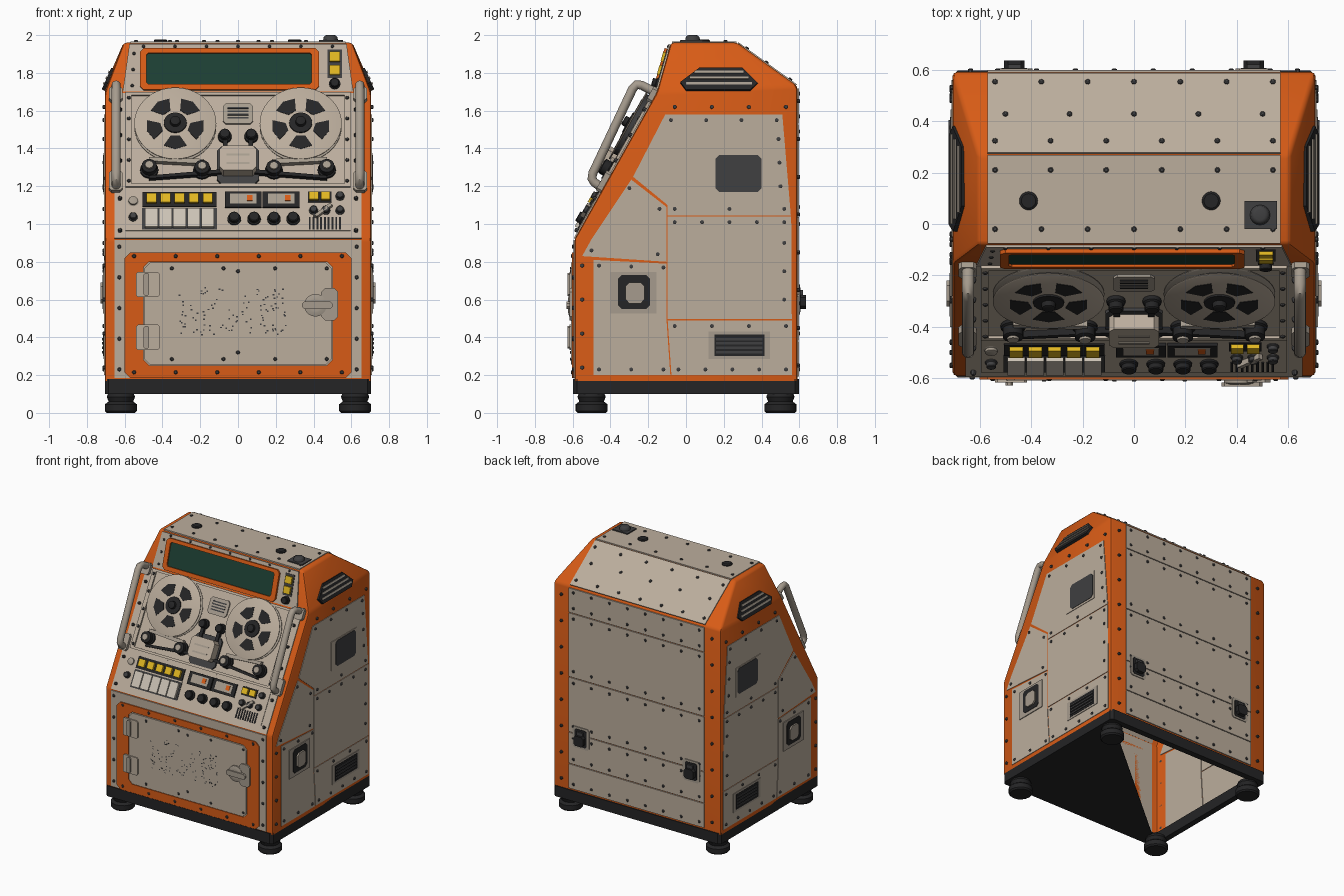
import bpy, bmesh, math, random
from mathutils import Vector as V

if "Cube" in bpy.data.objects:
    bpy.data.objects.remove(bpy.data.objects["Cube"])

random.seed(4)
COL = {"cream": (.50, .42, .335), "orange": (.68, .105, .008), "black": (.018, .018, .019),
       "dark_grey": (.05, .05, .052), "green_glass": (.012, .05, .034), "yellow": (.75, .47, .015),
       "light_key": (.60, .54, .46), "metal": (.38, .33, .27)}
MAT = {}
for k, c in COL.items():
    MAT[k] = bpy.data.materials.new(k)
    MAT[k].diffuse_color = (*c, 1)


class Plane:
    """Work plane: a runs along u, b is the real coordinate on the axis 'key', h is height off the plane."""
    def __init__(s, o, u, v, key=2):
        s.o, s.u, s.v, s.key = V(o), V(u), V(v).normalized(), key
        s.n = s.u.cross(s.v)

    def at(s, a, b, h=0, da=0, db=0):
        return s.o + s.u * (a + da) + s.v * ((b - s.o[s.key]) / s.v[s.key] + db) + s.n * h


FRONT = Plane((0, -.59, 0), (1, 0, 0), (0, 0, 1))
SLOPE = Plane((0, -.59, .92), (1, 0, 0), (0, .435, .775))
SCREEN = Plane((0, -.155, 1.695), (1, 0, 0), (0, .075, .265))
TOP = Plane((0, 0, 1.96), (1, 0, 0), (0, 1, 0), 1)
BACKSLOPE = Plane((0, .59, 1.73), (-1, 0, 0), (0, -.32, .23))
BACK = Plane((0, .59, 0), (-1, 0, 0), (0, 0, 1))
SIDE = Plane((.705, 0, 0), (0, 1, 0), (0, 0, 1))
CHAMFER = Plane((.705, 0, 1.735), (0, 1, 0), (-.099, 0, .225))
BASE = Plane((0, 0, 0), (1, 0, 0), (0, 1, 0), 1)


def make(name, bm, mat, mirror=False, fix=True):
    if mirror:
        d = bmesh.ops.duplicate(bm, geom=bm.verts[:] + bm.edges[:] + bm.faces[:])
        for e in d["geom"]:
            if isinstance(e, bmesh.types.BMVert):
                e.co.x *= -1
    if fix:
        bmesh.ops.recalc_face_normals(bm, faces=bm.faces)
    for f in bm.faces:
        f.smooth = True
    for e in bm.edges:
        e.smooth = e.calc_face_angle(0) < .6
    me = bpy.data.meshes.new(name)
    bm.to_mesh(me)
    bm.free()
    me.materials.append(MAT[mat])
    ob = bpy.data.objects.new(name, me)
    bpy.context.collection.objects.link(ob)
    return ob


def rect(a0, a1, b0, b1, c=0):
    if not c:
        return [(a0, b0), (a1, b0), (a1, b1), (a0, b1)]
    return [(a0 + c, b0), (a1 - c, b0), (a1, b0 + c), (a1, b1 - c), (a1 - c, b1), (a0 + c, b1), (a0, b1 - c), (a0, b0 + c)]


def prism(name, P, shapes, h0, h1, mat, mirror=False, hole=None, bevel=0):
    """Extrude one polygon or a list of polygons; 'hole' makes an open frame."""
    bm = bmesh.new()
    if not isinstance(shapes[0], list):
        shapes = [shapes]
    for pts in shapes:
        n = len(pts)
        ring = lambda q, h: [bm.verts.new(P.at(a, b, h)) for a, b in q]
        lo, hi = ring(pts, h0), ring(pts, h1)
        loops = [lo, hi]
        if hole:
            loops = [lo, hi, ring(hole, h1), ring(hole, h0), lo]
        else:
            bm.faces.new(lo)
            bm.faces.new(hi)
        for A, B in zip(loops, loops[1:]):
            for i in range(n):
                bm.faces.new((A[i], A[(i + 1) % n], B[(i + 1) % n], B[i]))
    if bevel:
        top = [e for e in bm.edges if e.calc_face_angle(0) > .5]
        bmesh.ops.bevel(bm, geom=top, offset=bevel, segments=2, affect='EDGES', profile=.5)
    return make(name, bm, mat, mirror)


def lathe(name, P, centres, prof, mat, n=20, mirror=False):
    """Revolve (radius, height) points round the plane normal at each centre."""
    bm = bmesh.new()
    for a, b in centres:
        rings = []
        for r, h in prof:
            rings.append([bm.verts.new(P.at(a, b, h, r * math.cos(t), r * math.sin(t)))
                          for t in [2 * math.pi * i / n for i in range(n)]])
        bm.faces.new(rings[0])
        bm.faces.new(rings[-1])
        for A, B in zip(rings, rings[1:]):
            for i in range(n):
                bm.faces.new((A[i], A[(i + 1) % n], B[(i + 1) % n], B[i]))
    return make(name, bm, mat, mirror)


def knob(r, h, t=.8):
    return [(r, 0), (r, h * .4), (r * t, h * .5), (r * t, h * .92), (r * t * .85, h)]


# hollow cabinet shell, open underneath, chamfered at the top sides
prof = [(-.59, .17, .705), (-.59, .92, .705), (-.155, 1.695, .705), (-.08, 1.96, .606),
        (.27, 1.96, .606), (.59, 1.73, .705), (.59, .17, .705)]
bm = bmesh.new()
L, R = [[bm.verts.new((s * w, y, z)) for y, z, w in prof] for s in (-1, 1)]
for i in range(6):
    bm.faces.new((L[i], L[i + 1], R[i + 1], R[i]))
for S in (L, R):
    bm.faces.new([S[i] for i in (0, 1, 2, 5, 6)])
    bm.faces.new(S[2:6])
bmesh.ops.recalc_face_normals(bm, faces=bm.faces)
bmesh.ops.bevel(bm, geom=[e for e in bm.edges if not e.is_boundary], offset=.016, segments=2, affect='EDGES', profile=.5)
make("cabinet_frame", bm, "orange")

# black base ring, half floor and feet
prism("base_ring", BASE, rect(-.705, .705, -.597, .597, .02), .1, .18, "black", hole=rect(-.66, .66, -.55, .55, .02))
prism("floor_plate", BASE, [(.69, -.58), (.69, .58), (-.69, -.58)], .1, .105, "black")
lathe("feet", BASE, [(x, y) for x in (-.62, .62) for y in (-.5, .5)],
      [(.065, .11), (.075, .085), (.065, .06), (.085, .045), (.085, .01), (.075, 0)], "black", 16)

# cream skins on front, top and back
prism("front_skin", FRONT, rect(-.655, .655, .185, .915), -.005, .006, "cream")
prism("slope_skin", SLOPE, rect(-.655, .655, .922, 1.69), -.005, .006, "cream")
prism("screen_skin", SCREEN, [(-.61, 1.7), (.61, 1.7), (.575, 1.95), (-.575, 1.95)], -.005, .008, "cream")
prism("top_skin", TOP, rect(-.57, .57, -.075, .268), -.005, .006, "cream")
prism("back_slope_skin", BACKSLOPE, rect(-.57, .57, 1.735, 1.957), -.005, .006, "cream")
cuts = [.19, .38, .62, 1.04, 1.53, 1.72]
prism("back_panels", BACK, [rect(-.57, .57, p + .003, q - .003) for p, q in zip(cuts, cuts[1:])], -.005, .008, "cream")

# side panels with seams
prism("side_panels", SIDE, [
    [(-.49, .2), (-.083, .2), (-.103, .49), (-.103, .79), (-.49, .81)],
    [(-.55, .83), (-.103, .8), (-.103, 1.09), (-.29, 1.235), (-.5, .92)],
    [(-.28, 1.25), (-.097, 1.1), (-.097, 1.046), (.555, 1.046), (.51, 1.58), (-.11, 1.58)],
    [(-.097, .496), (.56, .496), (.557, 1.04), (-.097, 1.04)],
    [(-.077, .2), (.56, .2), (.56, .49), (-.097, .49)]], -.005, .004, "cream", True)

# side window, socket and vent
prism("side_window_rim", SIDE, rect(.11, .415, 1.155, 1.375), 0, .008, "cream", True)
prism("side_window", SIDE, rect(.155, .4, 1.17, 1.365, .02), 0, .011, "dark_grey", True)
prism("socket_plate", SIDE, rect(-.4, -.155, .525, .745), 0, .01, "metal", True, bevel=.003)
prism("socket_well", SIDE, rect(-.36, -.19, .55, .73, .02), 0, .013, "black", True)
prism("socket_plug", SIDE, rect(-.32, -.22, .58, .69, .02), 0, .024, "metal", True, bevel=.005)
prism("side_vent_rim", SIDE, rect(.12, .445, .285, .43), 0, .008, "metal", True)
prism("side_vent", SIDE, rect(.15, .415, .3, .415), 0, .01, "black", True)
prism("side_vent_slats", SIDE, [rect(.16, .405, z, z + .013) for z in (.315, .338, .361, .384)], 0, .016, "dark_grey", True)
prism("upper_vent", CHAMFER, [(-.03, 1.75), (0, 1.71), (.34, 1.71), (.38, 1.745), (.3, 1.825), (.07, 1.825)], -.02, .006, "black", True)
prism("upper_vent_slats", CHAMFER, [rect(.0 + d, .35 - d, z, z + .012) for z, d in ((1.735, 0), (1.765, .02), (1.795, .045))],
      0, .012, "metal", True)

# door with frame, hinges, latch and worn flecks
prism("door_frame", FRONT, rect(-.6, .6, .185, .85, .03), -.005, .014, "orange", hole=rect(-.5, .5, .25, .8, .03))
prism("door", FRONT, rect(-.495, .495, .255, .795, .03), 0, .018, "cream", bevel=.005)
for z in (.40, .68):
    prism("hinge_leaf", FRONT, rect(-.54, -.415, z - .067, z + .067, .01), .01, .026, "cream", bevel=.003)
    prism("hinge_barrel", FRONT, rect(-.5, -.47, z - .06, z + .06, .008), .02, .038, "metal", bevel=.005)
prism("latch_plate", FRONT, rect(.44, .53, .49, .66, .02), .01, .026, "metal", bevel=.004)
lathe("latch_disc", FRONT, [(.41, .57)], [(.06, .015), (.06, .028), (.04, .034), (.03, .034)], "metal")
prism("latch_handle", FRONT, rect(.34, .5, .55, .59, .012), .026, .042, "metal", bevel=.005)
prism("door_flecks", FRONT, [rect(x, x + .009, z, z + .007) for x, z in
      [(random.uniform(-.32, .25), random.uniform(.41, .66)) for _ in range(110)]], .016, .0185, "dark_grey")

# display
prism("screen_frame", SCREEN, rect(-.52, .43, 1.705, 1.925, .02), 0, .024, "orange", hole=rect(-.485, .39, 1.735, 1.9, .01))
prism("screen_glass", SCREEN, rect(-.49, .395, 1.73, 1.905), 0, .014, "green_glass")
prism("display_button_bed", SCREEN, rect(.475, .55, 1.77, 1.92), 0, .012, "dark_grey")
prism("display_buttons", SCREEN, [rect(.485, .54, z - .025, z + .025) for z in (1.88, 1.81)], 0, .026, "yellow", bevel=.004)
lathe("display_knob", SCREEN, [(.512, 1.74)], knob(.03, .04), "black")

# reel deck
prism("deck_rim", SLOPE, rect(-.595, .595, 1.19, 1.69), 0, .018, "cream", hole=rect(-.565, .565, 1.205, 1.675))
prism("console_plate", SLOPE, rect(-.595, .595, .96, 1.183), 0, .01, "cream")
X, Z = .332, 1.51
for nm, r, h, m in (("reel_back_flange", .217, .012, "metal"), ("reel_front_flange", .217, .042, "cream")):
    lathe(nm, SLOPE, [(X, Z)], [(r - .004, h), (r, h + .003), (r, h + .006), (r - .006, h + .009)], m, 40, True)
lathe("tape_pack", SLOPE, [(X, Z)], [(.18, .02), (.18, .043)], "dark_grey", 32, True)
wins = []
for k in range(5):
    t0 = math.radians(54 + 72 * k)
    arc = [(.08, -.3), (.15, -.42), (.158, 0), (.15, .42), (.08, .3)]
    wins.append([(X + r * math.cos(t0 + d), Z + r * math.sin(t0 + d) * SLOPE.v.z) for r, d in arc])
prism("reel_windows", SLOPE, wins, .048, .053, "black", True)
lathe("reel_hub", SLOPE, [(X, Z)], [(.062, .045), (.06, .058), (.028, .06), (.026, .08), (.02, .083)], "black", 20, True)

# tape guides, tape and head block
lathe("guide_rollers", SLOPE, [(.47, 1.28), (.19, 1.275)], [(.048, 0), (.048, .02), (.04, .025), (.04, .06), (.03, .065)], "black", 20, True)
lathe("roller_caps", SLOPE, [(.47, 1.28), (.19, 1.275)], [(.024, .06), (.022, .074)], "metal", 16, True)
prism("tension_arm", SLOPE, [(.18, 1.30), (.47, 1.315), (.47, 1.335), (.18, 1.325)], .01, .04, "metal", True)
prism("tape_band", SLOPE, [(.06, 1.255), (.47, 1.225), (.47, 1.24), (.06, 1.275)], .008, .035, "black", True)
prism("head_bed", SLOPE, rect(-.11, .11, 1.205, 1.4, .02), 0, .02, "dark_grey")
prism("head_block", SLOPE, rect(-.098, .098, 1.245, 1.375, .02), .01, .085, "cream", bevel=.012)
prism("head_slots", SLOPE, [rect(-.06, .06, 1.275, 1.285), rect(-.06, .06, 1.32, 1.33)], .08, .088, "metal")
prism("head_posts", SLOPE, rect(.055, .08, 1.37, 1.45), .0, .03, "black", True)
lathe("head_rollers", SLOPE, [(.07, 1.455)], knob(.036, .055), "black", 16, True)
prism("deck_grille", SLOPE, rect(-.08, .08, 1.525, 1.63, .015), 0, .016, "metal", bevel=.003)
prism("deck_grille_slats", SLOPE, [rect(-.055, .055, z, z + .008) for z in (1.55, 1.567, 1.584, 1.601)], 0, .019, "dark_grey")

# console: buttons, keys, meters and knobs
keys = [-.458 + .0745 * i for i in range(5)]
prism("button_bed", SLOPE, rect(-.505, -.115, 1.085, 1.16), 0, .018, "black")
prism("yellow_buttons", SLOPE, [rect(x - .026, x + .026, 1.1, 1.147) for x in keys], .01, .036, "yellow", bevel=.005)
prism("piano_key_bed", SLOPE, rect(-.508, -.112, .965, 1.078), 0, .014, "dark_grey")
prism("piano_keys", SLOPE, [rect(x - .034, x + .034, .972, 1.07) for x in keys], .01, .032, "light_key", bevel=.005)
for x in (.027, .228):
    prism("meter_case", SLOPE, rect(x - .097, x + .097, 1.08, 1.162), 0, .022, "black", bevel=.003)
    prism("meter_face", SLOPE, rect(x - .07, x + .07, 1.097, 1.148), .02, .025, "metal")
    prism("meter_needle", SLOPE, rect(x + .02, x + .05, 1.11, 1.14), .02, .028, "orange")
lathe("level_knobs", SLOPE, [(x, 1.02) for x in (-.02, .085, .19, .292)], knob(.036, .045), "black")
prism("small_button_bed", SLOPE, rect(.37, .495, 1.11, 1.165), 0, .014, "black")
prism("small_yellow_buttons", SLOPE, [rect(x - .024, x + .024, 1.118, 1.157) for x in (.401, .464)], .01, .03, "yellow", bevel=.004)
lathe("small_knobs", SLOPE, [(.54, 1.14), (.54, 1.065), (.4, 1.065), (.465, 1.065), (-.555, 1.03)], knob(.024, .035), "dark_grey", 14)
lathe("key_switch", SLOPE, [(-.555, 1.115)], knob(.03, .025), "metal")
prism("console_grille", SLOPE, [rect(.375 + .02 * i, .385 + .02 * i, .965, 1.03) for i in range(9)], 0, .013, "black")
prism("toggle_lever", SLOPE, [(.4, 1.03), (.42, 1.025), (.5, 1.085), (.485, 1.095)], .012, .035, "metal")

# side grab handles
path = [(-.14, 1.685), (-.235, 1.735), (-.262, 1.737), (-.283, 1.715), (-.493, 1.27), (-.498, 1.24), (-.485, 1.22), (-.42, 1.175)]
bm = bmesh.new()
pts, rings = [V((.645, y, z)) for y, z in path], []
for i, p in enumerate(pts):
    d1 = (p - pts[max(i - 1, 0)]).normalized()
    d2 = (pts[min(i + 1, len(pts) - 1)] - p).normalized()
    nr = (d1 + d2).normalized().cross(V((1, 0, 0)))
    rings.append([bm.verts.new(p + .024 * (V((1, 0, 0)) * math.cos(t) + nr * math.sin(t)))
                  for t in [math.pi * k / 6 for k in range(12)]])
for A, B in zip(rings, rings[1:]):
    for k in range(12):
        bm.faces.new((A[k], A[(k + 1) % 12], B[(k + 1) % 12], B[k]))
make("grab_handles", bm, "metal", True)
prism("handle_mounts", SLOPE, [rect(.612, .682, 1.165, 1.27, .012), rect(.612, .682, 1.64, 1.715, .012)], 0, .03, "metal", True, bevel=.005)

# roof fittings
prism("beacon_plate", TOP, rect(.43, .555, -.02, .09), 0, .014, "dark_grey", bevel=.004)
lathe("beacon", TOP, [(.49, .035)], [(.04, .01), (.036, .03), (.028, .038), (.02, .04)], "dark_grey", 16)
lathe("roof_caps", TOP, [(-.41, .09), (.3, .09)], [(.036, 0), (.036, .012), (.028, .018)], "black", 20)

# rear hooks
prism("hook_plate", BACK, rect(.395, .535, .52, .68, .015), 0, .014, "metal", True, bevel=.003)
prism("hook_well", BACK, rect(.415, .515, .535, .665, .01), 0, .017, "black", True)
prism("rear_hook", BACK, rect(.425, .505, .55, .625, .015), .01, .046, "black", True, bevel=.008)
prism("rear_hook_top", BACK, rect(.44, .49, .62, .65), .01, .03, "dark_grey", True)

# rivets along every panel edge
def rivets(name, P, rows, mirror=False, r=.011, h=.014):
    c = [(a0 + (a1 - a0) * i / max(n - 1, 1), b0 + (b1 - b0) * i / max(n - 1, 1))
         for a0, b0, a1, b1, n in rows for i in range(n)]
    lathe(name, P, c, [(r, 0), (r, h * .75), (r * .6, h)], "dark_grey", 7, mirror)

rivets("roof_rivets", TOP, [(-.54, -.02, .54, -.02, 7), (-.54, .21, .54, .21, 6)])
rivets("back_slope_rivets", BACKSLOPE, [(-.54, 1.76, .54, 1.76, 7), (-.5, 1.85, .5, 1.85, 5), (-.54, 1.925, .54, 1.925, 6)])
rivets("back_rivets", BACK, [(-.53, z, .53, z, 8) for z in (.23, .42, .58, .67, 1.0, 1.09, 1.49, 1.57, 1.69)])
rivets("back_frame_rivets", BACK, [(.635, .25, .635, 1.65, 8)], True)
rivets("front_rivets", FRONT, [(.628, .23, .628, .88, 5)], True)
rivets("door_rivets", FRONT, [(-.35, .285, .47, .285, 4), (-.35, .765, .47, .765, 4), (0, .32, 0, .75, 2)], h=.023)
rivets("door_frame_rivets", FRONT, [(-.55, .215, .55, .215, 6), (-.55, .83, .55, .83, 6)], h=.02)
rivets("slope_rivets", SLOPE, [(.625, .96, .625, 1.13, 2), (.625, 1.33, .625, 1.6, 3), (.578, 1.22, .578, 1.66, 5)], True, h=.024)
rivets("screen_rivets", SCREEN, [(-.5, 1.938, .5, 1.938, 7), (-.56, 1.73, -.55, 1.9, 3)], r=.009)
rivets("side_rivets", SIDE, [(-.46, .23, -.12, .23, 3), (-.46, .78, -.12, .77, 3), (-.04, .23, .53, .23, 5), (-.06, .46, .53, .46, 4),
       (-.06, 1.01, .52, 1.01, 5), (-.06, 1.08, .52, 1.08, 3), (-.08, 1.55, .48, 1.55, 4), (-.5, .86, -.15, .84, 2), (-.3, 1.19, -.14, 1.08, 2),
       (.52, .6, .52, .9, 3), (.5, 1.2, .49, 1.45, 3), (-.55, .24, -.55, .78, 4), (-.06, 1.62, .53, 1.62, 4)], True, h=.012)

for m in bpy.data.materials:
    if m.users and not m.is_grease_pencil:
        m.use_nodes = True
        m.node_tree.nodes["Principled BSDF"].inputs["Base Color"].default_value = m.diffuse_color
